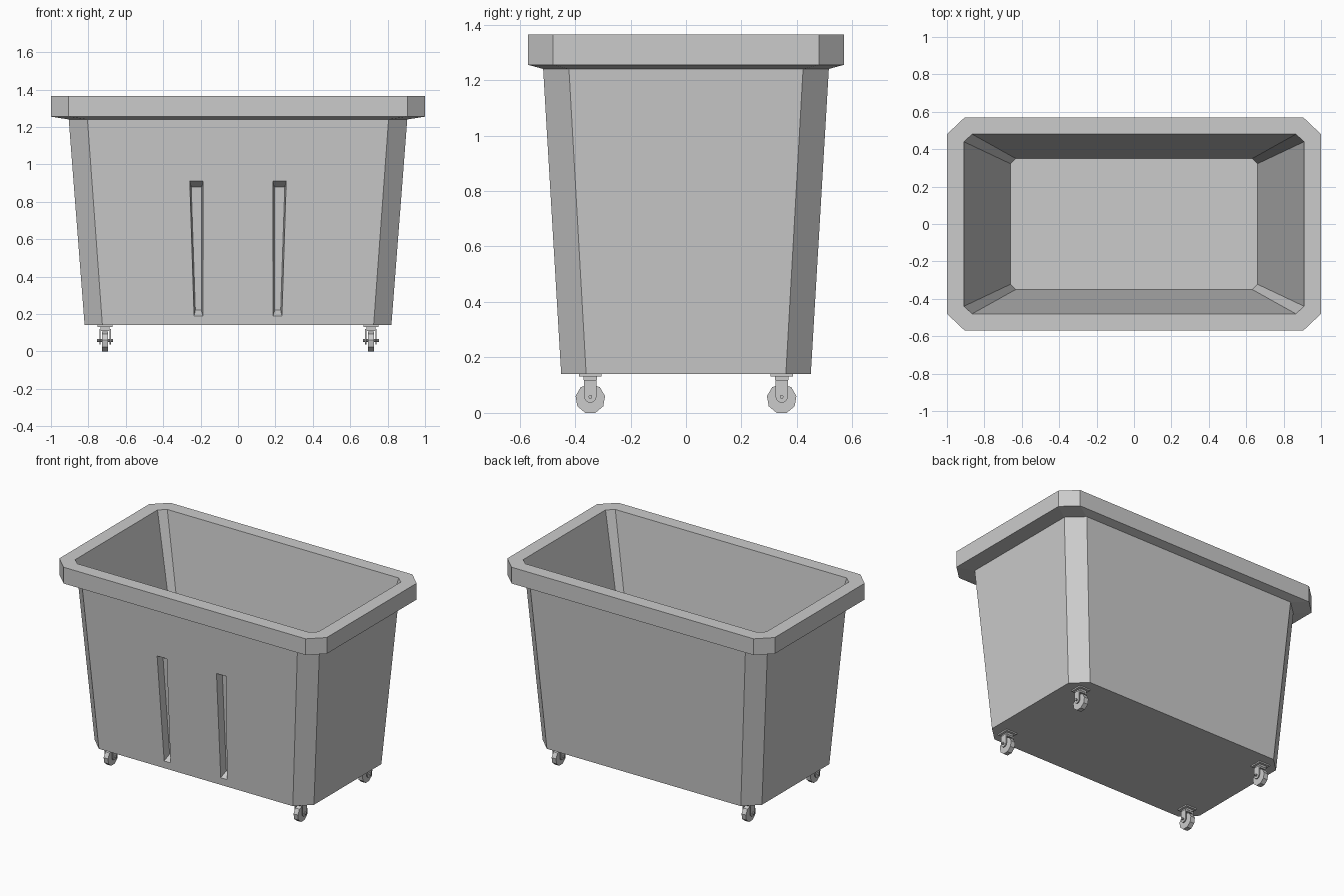
import bpy, bmesh
from math import pi, sin, cos

if "Cube" in bpy.data.objects:
    bpy.data.objects.remove(bpy.data.objects["Cube"])


def make(name, verts, faces):
    bm = bmesh.new()
    vs = [bm.verts.new(v) for v in verts]
    for f in faces:
        bm.faces.new([vs[i] for i in f])
    bmesh.ops.recalc_face_normals(bm, faces=bm.faces)
    me = bpy.data.meshes.new(name)
    bm.to_mesh(me)
    bm.free()
    ob = bpy.data.objects.new(name, me)
    bpy.context.collection.objects.link(ob)
    return ob


def loft(name, rings):
    # Closed solid through rings of equal point count
    n = len(rings[0])
    verts = [p for r in rings for p in r]
    faces = [(k * n + i, k * n + (i + 1) % n, (k + 1) * n + (i + 1) % n, (k + 1) * n + i)
             for k in range(len(rings) - 1) for i in range(n)]
    faces += [tuple(range(n)), tuple(range(len(verts) - n, len(verts)))]
    return make(name, verts, faces)


def octagon(hx, hy, cx, cy, z):
    # Rectangle with chamfered corners
    return [(hx, -hy + cy, z), (hx, hy - cy, z), (hx - cx, hy, z), (-hx + cx, hy, z),
            (-hx, hy - cy, z), (-hx, -hy + cy, z), (-hx + cx, -hy, z), (hx - cx, -hy, z)]


def disc_x(name, x0, x1, y, z, r, n, turn=0.0):
    pts = [(y + r * cos(turn + 2 * pi * i / n), z + r * sin(turn + 2 * pi * i / n)) for i in range(n)]
    return loft(name, [[(x, *p) for p in pts] for x in (x0, x1)])


def box(name, x, y, z0, z1, hx, hy):
    return loft(name, [[(x - hx, y - hy, z), (x + hx, y - hy, z),
                        (x + hx, y + hy, z), (x - hx, y + hy, z)] for z in (z0, z1)])


# Tub: outer wall, rim, inner wall and floor in one shell
tub = loft("tub", [
    octagon(0.82, 0.45, 0.095, 0.09, 0.14),
    octagon(0.905, 0.515, 0.10, 0.093, 1.24),
    octagon(1.0, 0.57, 0.095, 0.09, 1.255),
    octagon(1.0, 0.57, 0.095, 0.09, 1.365),
    octagon(0.91, 0.48, 0.045, 0.04, 1.365),
    octagon(0.66, 0.35, 0.028, 0.028, 0.24)])


def wall_y(z):
    return -(0.45 + (z - 0.14) * 0.065 / 1.1)


# Two tapered slots in the front wall
outer = [(0.188, 0.19), (0.235, 0.19), (0.258, 0.91), (0.186, 0.91)]
inner = [(0.196, 0.22), (0.228, 0.22), (0.250, 0.88), (0.194, 0.88)]
for s in (-1, 1):
    back = [(s * x, wall_y(z) + 0.05, z) for x, z in inner]
    face = [(s * x, wall_y(z), z) for x, z in outer]
    front = [tuple(2 * f - b for f, b in zip(p, q)) for p, q in zip(face, back)]
    cutter = loft("slot_cutter", [front, back])
    cutter.hide_render = True
    mod = tub.modifiers.new("slot", "BOOLEAN")
    mod.operation = "DIFFERENCE"
    mod.object = cutter
    bpy.context.view_layer.objects.active = tub
    bpy.ops.object.modifier_apply(modifier=mod.name)
    bpy.data.objects.remove(cutter)

# Four casters
AX = 0.058
for x in (-0.71, 0.71):
    for y in (-0.345, 0.345):
        box("caster_plate", x, y, 0.131, 0.142, 0.04, 0.04)
        box("caster_swivel", x, y, 0.118, 0.132, 0.024, 0.024)
        box("caster_crown", x, y, 0.108, 0.119, 0.03, 0.022)
        disc_x("caster_wheel", x - 0.016, x + 0.016, y, 0.051, 0.054, 9, -pi / 2 + pi / 9)
        disc_x("caster_axle", x - 0.043, x + 0.043, y, AX, 0.007, 8)
        # Fork arms with rounded lower ends
        arm = [(0.022 * cos(a), AX + 0.022 * sin(a)) for a in (pi + i * pi / 6 for i in range(7))]
        arm += [(0.022, 0.118), (-0.022, 0.118)]
        for s in (-1, 1):
            loft("caster_fork_arm", [[(x + s * d, y + p, q) for p, q in arm] for d in (0.024, 0.031)])
